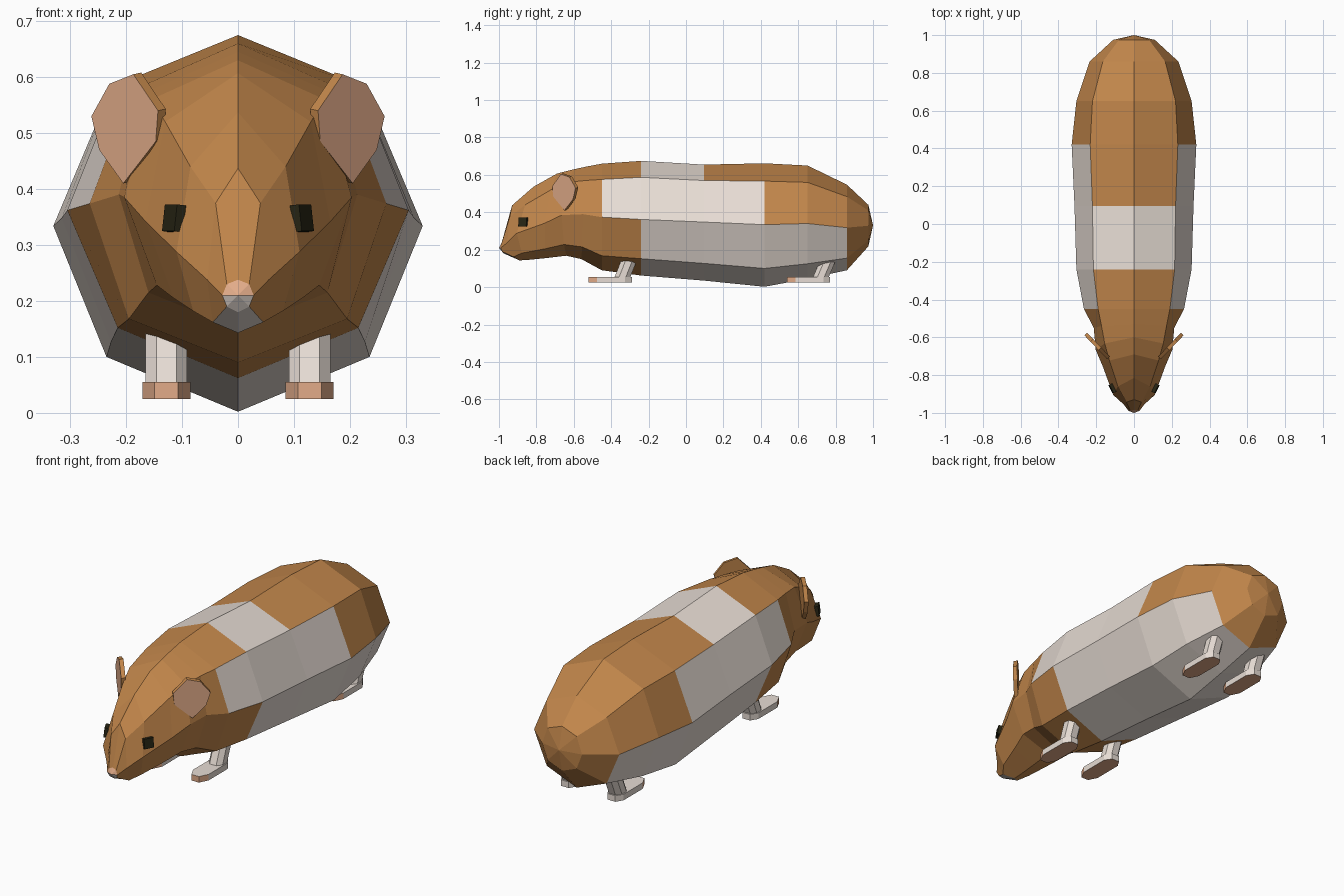
import bpy, bmesh
from mathutils import Vector, Matrix

if "Cube" in bpy.data.objects:
    bpy.data.objects.remove(bpy.data.objects["Cube"])


def material(name, rgb):
    m = bpy.data.materials.new(name)
    m.diffuse_color = (*rgb, 1)
    m.use_nodes = True
    m.node_tree.nodes["Principled BSDF"].inputs["Base Color"].default_value = m.diffuse_color
    return m


BROWN = material("ginger brown fur", (0.54, 0.24, 0.07))
WHITE = material("cream white fur", (0.80, 0.72, 0.66))
PINK = material("pink skin", (0.76, 0.41, 0.25))
DARK = material("dark eye", (0.02, 0.018, 0.007))


def finish(bm, name, mats):
    bmesh.ops.recalc_face_normals(bm, faces=bm.faces)
    me = bpy.data.meshes.new(name)
    bm.to_mesh(me)
    bm.free()
    for m in mats:
        me.materials.append(m)
    ob = bpy.data.objects.new(name, me)
    bpy.context.collection.objects.link(ob)
    return ob


def prism(name, lower, upper, mats, rule=None):
    """Solid between two matching outlines; rule(normal) picks the colour."""
    bm = bmesh.new()
    a = [bm.verts.new(p) for p in lower]
    b = [bm.verts.new(p) for p in upper]
    n = len(a)
    bm.faces.new(a)
    bm.faces.new(b)
    for i in range(n):
        k = (i + 1) % n
        bm.faces.new((a[i], a[k], b[k], b[i]))
    bmesh.ops.recalc_face_normals(bm, faces=bm.faces)
    if rule:
        for f in bm.faces:
            f.normal_update()
            f.material_index = rule(f.normal)
    return finish(bm, name, mats)


# Body cross-sections: y top/middle/bottom, top z, upper x z, wide x z, lower x z, bottom z
rings = [
    (-.985, -.99, -.975, .238, .020, .230, .028, .210, .020, .190, .180),
    (-.930, -.955, -.89, .437, .040, .375, .055, .238, .045, .162, .143),
    (-.815, -.905, -.85, .537, .085, .440, .110, .288, .080, .182, .145),
    (-.690, -.755, -.75, .607, .130, .520, .165, .342, .115, .205, .155),
    (-.600, -.665, -.64, .630, .155, .560, .203, .385, .145, .228, .168),
    (-.530, -.550, -.56, .645, .172, .570, .213, .390, .160, .215, .150),
    (-.450, -.450, -.45, .660, .190, .576, .265, .374, .195, .168, .090),
    (-.240, -.240, -.24, .675, .215, .587, .305, .362, .215, .152, .062),
    (.095, .095, .095, .655, .220, .570, .315, .348, .227, .127, .035),
    (.420, .420, .420, .662, .232, .567, .330, .334, .235, .100, .002),
    (.650, .650, .650, .650, .220, .560, .305, .340, .215, .125, .045),
    (.860, .860, .860, .548, .165, .484, .235, .318, .165, .155, .090),
    (.975, .975, .975, .440, .080, .410, .110, .328, .080, .250, .218),
]
# Segments that are white on each strip, from the back down to the belly
patches = [{7}, {6, 7, 8}, {7, 8, 9, 10}, {0, 7, 8, 9, 10}]

bm = bmesh.new()
loops = []
for yt, ym, yb, zt, xu, zu, xw, zw, xl, zl, zb in rings:
    half = [(xu, (yt + ym) / 2, zu), (xw, ym, zw), (xl, (ym + yb) / 2, zl)]
    pts = [(0, yt, zt)] + half + [(0, yb, zb)] + [(-x, y, z) for x, y, z in half[::-1]]
    loops.append([bm.verts.new(p) for p in pts])
for i in range(len(loops) - 1):
    for j in range(8):
        k = (j + 1) % 8
        f = bm.faces.new((loops[i][j], loops[i][k], loops[i + 1][k], loops[i + 1][j]))
        f.material_index = 1 if i in patches[min(j, 7 - j)] else 0
# Nose tip (pink above, white below) and rump cap
for loop, tip, is_nose in ((loops[0], (0, -1, .21), True), (loops[-1], (0, 1, .33), False)):
    v = bm.verts.new(tip)
    for j in range(8):
        f = bm.faces.new((loop[j], loop[(j + 1) % 8], v))
        if is_nose:
            f.material_index = 2 if min(j, 7 - j) < 2 else 1
finish(bm, "body", [BROWN, WHITE, PINK])

ear_outline = [(.205, .41), (.248, .47), (.262, .53), (.230, .588),
               (.187, .605), (.143, .54), (.147, .485)]
foot_outline = [(-.021, -.115), (.021, -.115), (.043, -.07), (.043, .08),
                (.021, .115), (-.021, .115), (-.043, .08), (-.043, -.07)]
leg_outline = [(-.018, -.042), (.018, -.042), (.037, -.018), (.037, .018),
               (.018, .042), (-.018, .042), (-.037, .018), (-.037, -.018)]

for s, side in ((1, "right"), (-1, "left")):
    # Ear: slanted plate, pink on its forward face
    front = [Vector((s * x, -.655 + (x - .2) * 1.05, z)) for x, z in ear_outline]
    back = [p + Vector((-s * .014, .014, .003)) for p in front]
    prism("ear_" + side, front, back, [BROWN, PINK],
          lambda n, s=s: 1 if n.x * s > .6 and n.y < -.6 and abs(n.z) < .3 else 0)

    # Eye: small dark block on the cheek
    normal = Vector((s * .88, -.45, .12)).normalized()
    along = Vector((0, 0, 1)).cross(normal).normalized()
    up = normal.cross(along)
    c = Vector((s * .117, -.872, .348))
    quad = [c + along * a * .024 + up * b * .024 for a, b in ((-1, -1), (1, -1), (1, 1), (-1, 1))]
    prism("eye_" + side, [p - normal * .012 for p in quad],
          [p + normal * .006 for p in quad], [DARK])

    # Legs and feet: leaning leg, flat foot with pink toes and sole
    for y, top, end in ((-.405, .155, "front"), (.655, .145, "rear")):
        cx = s * .128
        prism(f"{end}_foot_{side}", [(cx + px, y + py, .025) for px, py in foot_outline],
              [(cx + px, y + py, .055) for px, py in foot_outline], [WHITE, PINK],
              lambda n: 1 if n.y < -.4 or n.z < -.5 else 0)
        prism(f"{end}_leg_{side}", [(cx + px, y + .06 + py, .04) for px, py in leg_outline],
              [(cx + px, y + .105 + py, top) for px, py in leg_outline], [WHITE])
